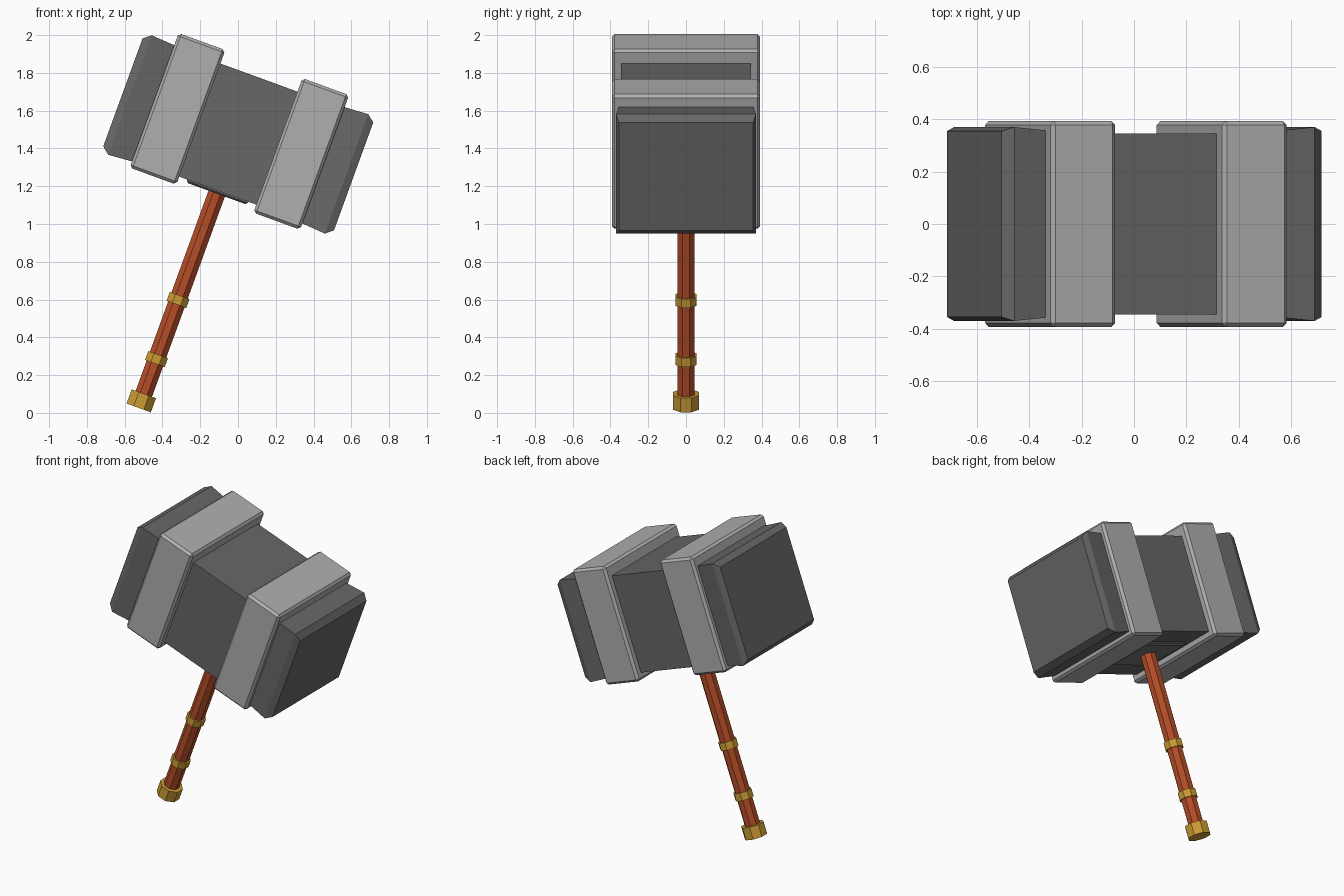
import bpy, bmesh, math
from mathutils import Matrix

if "Cube" in bpy.data.objects:
    bpy.data.objects.remove(bpy.data.objects["Cube"])

# Tilted frame: local z runs up the handle, local x along the head
TILT = math.radians(20)
FRAME = Matrix.Rotation(TILT, 4, 'Y') @ Matrix.Translation((-0.503, 0, 0))


def material(name, rgb):
    m = bpy.data.materials.new(name)
    m.diffuse_color = (*rgb, 1)
    m.use_nodes = True
    m.node_tree.nodes["Principled BSDF"].inputs["Base Color"].default_value = m.diffuse_color
    return m


DARK = material("dark_stone", (0.135, 0.135, 0.135))
PLATE = material("socket_grey", (0.17, 0.17, 0.17))
LIGHT = material("light_stone", (0.43, 0.43, 0.43))
WOOD = material("red_wood", (0.46, 0.075, 0.02))
GOLD = material("brass", (0.60, 0.33, 0.035))


def finish(name, bm, mat):
    bmesh.ops.recalc_face_normals(bm, faces=bm.faces)
    me = bpy.data.meshes.new(name)
    bm.to_mesh(me)
    bm.free()
    me.materials.append(mat)
    ob = bpy.data.objects.new(name, me)
    ob.matrix_world = FRAME
    bpy.context.collection.objects.link(ob)
    return ob


def loft(name, rings, mat):
    """Closed skin through rings of points."""
    bm = bmesh.new()
    vs = [[bm.verts.new(p) for p in r] for r in rings]
    n = len(vs[0])
    for a, b in zip(vs, vs[1:]):
        for i in range(n):
            j = (i + 1) % n
            bm.faces.new((a[i], a[j], b[j], b[i]))
    bm.faces.new(vs[0])
    bm.faces.new(vs[-1])
    return finish(name, bm, mat)


def rect(x, hy, z0, z1):
    return [(x, -hy, z0), (x, hy, z0), (x, hy, z1), (x, -hy, z1)]


def box(name, x0, x1, hy, z0, z1, bevel, mat):
    ob = loft(name, [rect(x0, hy, z0, z1), rect(x1, hy, z0, z1)], mat)
    mod = ob.modifiers.new("bevel", 'BEVEL')
    mod.width = bevel
    mod.segments = 1
    return ob


def octagon(r, z):
    return [(r * math.cos(a), r * math.sin(a), z)
            for a in (math.radians(22.5 + 45 * i) for i in range(8))]


# Head: straight middle, flaring to chamfered striking ends
half = [(0.35, 0.345, 1.069, 1.706), (0.61, 0.37, 1.049, 1.722), (0.65, 0.355, 1.082, 1.69)]
loft("hammer_head",
     [rect(-x, *s) for x, *s in reversed(half)] + [rect(x, *s) for x, *s in half], DARK)

# Two raised bands around the head
box("left_band", -0.48, -0.217, 0.393, 1.024, 1.782, 0.015, LIGHT)
box("right_band", 0.217, 0.48, 0.393, 1.024, 1.782, 0.015, LIGHT)

# Socket plate under the head
loft("socket_plate", [[(-h, -h, z), (h, -h, z), (h, h, z), (-h, h, z)]
                      for h, z in ((0.172, 1.10), (0.172, 1.062), (0.16, 1.052))], PLATE)

# Handle, its two rings and the pommel
loft("handle", [octagon(0.05, -0.12), octagon(0.05, 1.10)], WOOD)
for name, z in (("lower_ring", 0.12), ("upper_ring", 0.453)):
    loft(name, [octagon(0.06, z - 0.025), octagon(0.06, z + 0.025)], GOLD)
loft("pommel", [octagon(0.074, -0.155), octagon(0.074, -0.075)], GOLD)
